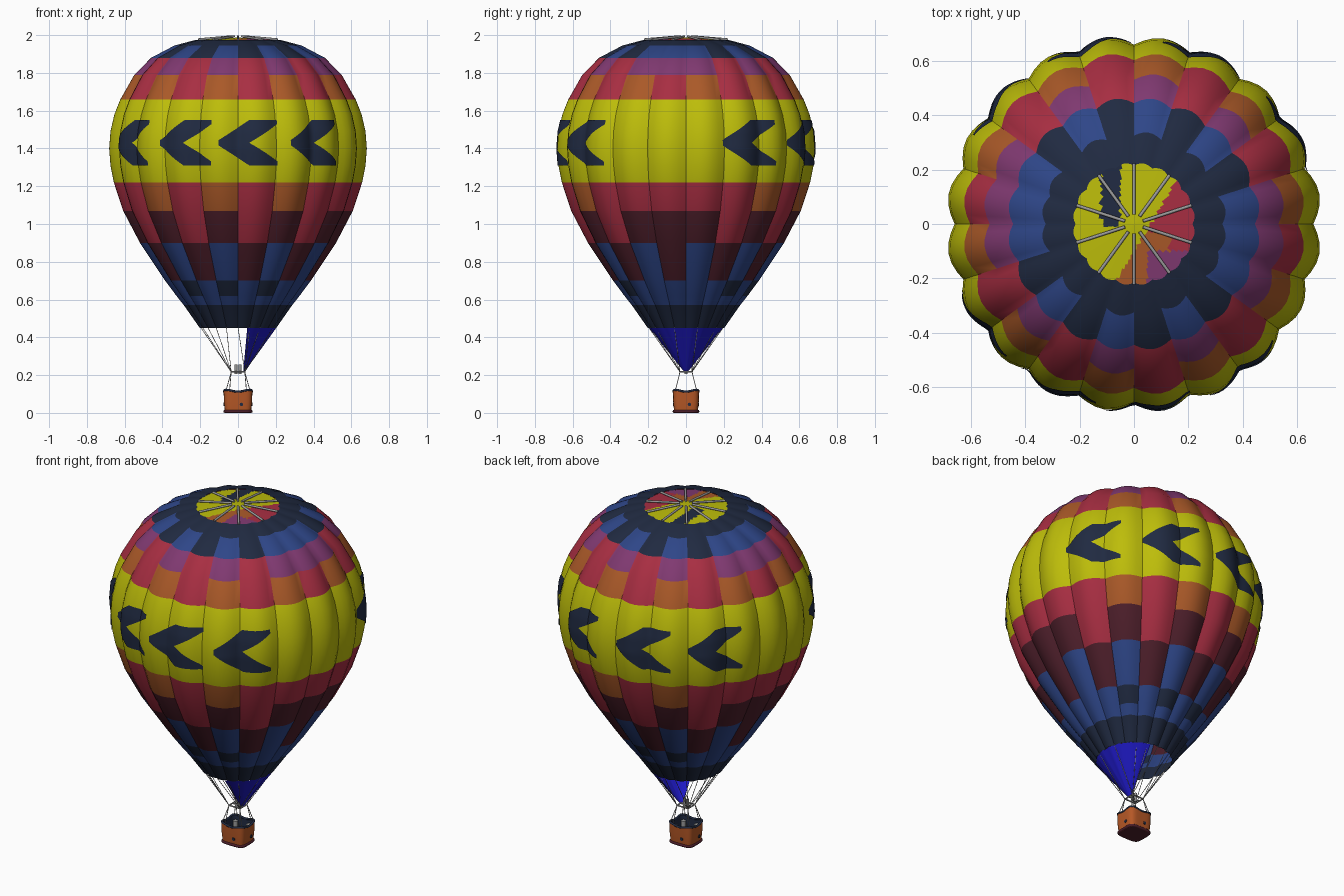
import bpy, bmesh, math
from mathutils import Vector

if "Cube" in bpy.data.objects:
    bpy.data.objects.remove(bpy.data.objects["Cube"])

def srgb(r, g, b):
    f = lambda c: c / 12.92 if c <= 0.04045 else ((c + 0.055) / 1.055) ** 2.4
    return (f(r / 255), f(g / 255), f(b / 255), 1)

COLORS = {"yellow": (189, 189, 10), "navy": (32, 42, 65), "blue": (46, 70, 136),
          "red": (168, 46, 66), "orange": (170, 89, 40), "purple": (128, 57, 113),
          "maroon": (78, 31, 43), "skirt_blue": (31, 26, 200),
          "wicker": (182, 88, 38), "grey": (155, 155, 155)}
MATS = {}
for n, c in COLORS.items():
    MATS[n] = bpy.data.materials.new(n)
    MATS[n].diffuse_color = srgb(*c)

def finish(name, bm, colors):
    me = bpy.data.meshes.new(name)
    bm.to_mesh(me)
    bm.free()
    ob = bpy.data.objects.new(name, me)
    bpy.context.collection.objects.link(ob)
    for c in colors:
        me.materials.append(MATS[c])
    bpy.ops.object.select_all(action='DESELECT')
    bpy.context.view_layer.objects.active = ob
    ob.select_set(True)
    bpy.ops.object.shade_smooth_by_angle(angle=math.radians(35))

def grid(bm, fn, rows, cols, closed=False, mat=None):
    """Quad sheet from fn(row, col); mat(row, col) gives the material index."""
    v = [[bm.verts.new(fn(r, c)) for c in range(cols)] for r in range(rows)]
    for r in range(rows - 1):
        for c in range(cols if closed else cols - 1):
            d = (c + 1) % cols
            f = bm.faces.new((v[r][c], v[r][d], v[r + 1][d], v[r + 1][c]))
            if mat:
                f.material_index = mat(r, c)

def rod(bm, a, b, rad, sides=12):
    a, b = Vector(a), Vector(b)
    d = b - a
    m = d.to_track_quat('Z', 'Y').to_matrix().to_4x4()
    m.translation = (a + b) / 2
    bmesh.ops.create_cone(bm, cap_ends=True, segments=sides, radius1=rad, radius2=rad,
                          depth=d.length, matrix=m)

def polar(r, phi, z):          # phi: degrees from the front, towards +x
    t = math.radians(phi)
    return Vector((r * math.sin(t), -r * math.cos(t), z))

# Envelope profile: height, radius, colour on even gores, odd gores, plain side gores
PROFILE = [(0.45, .205, "navy", "navy", "navy"), (0.57, .29, "blue", "blue", "blue"),
           (0.62, .33, "blue", "navy", "blue"), (0.70, .39, "maroon", "blue", None),
           (0.90, .525, "red", "maroon", "maroon"), (1.07, .615, "red", "orange", "red"),
           (1.22, .665, "yellow", "yellow", None), (1.31, .683, "yellow", "yellow", None),
           (1.40, .69, "yellow", "yellow", None), (1.49, .683, "yellow", "yellow", None),
           (1.58, .662, "yellow", "yellow", None), (1.66, .63, "red", "orange", None),
           (1.79, .555, "red", "purple", "purple"), (1.88, .465, "navy", "blue", "blue"),
           (1.945, .34, "navy", "navy", "navy"), (1.975, .225, "navy", "navy", "navy")]
GORES, SEG = 20, 6
ENV = ["yellow", "navy", "blue", "red", "orange", "purple", "maroon"]

def radius(z):
    for p, q in zip(PROFILE, PROFILE[1:]):
        if z <= q[0]:
            return p[1] + (q[1] - p[1]) * (z - p[0]) / (q[0] - p[0])
    return PROFILE[-1][1]

def skin(phi, z, off=0.0):     # scalloped envelope surface
    puff = 0.955 + 0.045 * abs(math.sin(math.radians(phi * GORES / 2)))
    return polar(radius(z) * puff + off, phi, z)

def gore_color(r, c):
    g = c // SEG
    p = PROFILE[r]
    side = p[4] if g % 10 in (3, 4, 5) else None
    return ENV.index(side or (p[3] if g % 2 else p[2]))

bm = bmesh.new()
n = GORES * SEG
grid(bm, lambda r, c: skin(c * 360 / n, PROFILE[r][0]), len(PROFILE), n, True, gore_color)
finish("envelope", bm, ENV)

# Chevrons: thin plates lying on the yellow band
bm = bmesh.new()
for tip, width in ((-69, 25), (-38, 26), (-8.5, 27), (24, 26),
                   (107, 27), (144, 27), (181, 27), (216, 25)):
    for s in (1, -1):
        def arm(r, c):
            u = c / 18
            outer = min(1, 0.12 + 1.75 * u)
            inner = max(0, (u - 0.5) / 0.5 * 0.82)
            h = inner + (outer - inner) * r / 5
            return skin(tip + width * u, 1.43 + s * 0.12 * h, 0.004)
        grid(bm, arm, 6, 19)
bmesh.ops.recalc_face_normals(bm, faces=bm.faces)
for f in bm.faces:
    m = f.calc_center_median()
    if f.normal.dot(Vector((m.x, m.y, 0))) < 0:
        f.normal_flip()
finish("chevrons", bm, ["navy"])

# Parachute vent in the crown, with its patchwork
def vent_color(r, c):
    p = polar(0.225 * (1 - (r + 0.5) / 12), (c + 0.5) * 3, 0)
    if p.x - 0.6 * p.y > 0.06:
        if p.y < -0.1:
            return ENV.index("orange" if p.x < 0.05 else "purple")
        return ENV.index("orange" if p.y < -0.03 and p.x < 0.13 else "red")
    return ENV.index("navy" if -0.12 < p.x < -0.05 and p.y > -0.01 else "yellow")

bm = bmesh.new()
grid(bm, lambda r, c: polar(0.225 * (1 - r / 12) + 0.0005, c * 3, 1.972 + 0.015 * r / 12),
     13, 120, True, vent_color)
finish("vent_panel", bm, ENV)

# Crown lines over the vent
bm = bmesh.new()
for i in range(10):
    rod(bm, polar(0.035, i * 36, 1.993), polar(0.222, i * 36, 1.977), 0.006)
finish("crown_lines", bm, ["grey"])

# Wind scoop on the right side of the mouth
bm = bmesh.new()
def scoop(r, c):
    phi = 14 + c * 152 / 24
    top, low = skin(phi, 0.45), polar(0.012, phi, 0.22) + Vector((0.025, 0, 0))
    return low.lerp(top, r / 4)
grid(bm, scoop, 5, 25)
finish("wind_scoop", bm, ["skirt_blue"])

# Rigging: mouth cables to burner frame, frame cables to basket
CORNERS = [(sx, sy) for sx in (-1, 1) for sy in (-1, 1)]
bm = bmesh.new()
for i in range(GORES):
    phi = i * 18
    if i % 2 == 0 or not 1 < i < 9:
        a = skin(phi, 0.455)
        rod(bm, a, (math.copysign(0.036, a.x), math.copysign(0.032, a.y), 0.217), 0.0016)
for sx, sy in CORNERS:
    for k in (0.045, 0.064):
        rod(bm, (0.036 * sx, 0.032 * sy, 0.217), (k * sx, 0.057 * sy, 0.115), 0.002)
finish("cables", bm, ["grey"])

# Burner frame and twin burners
bm = bmesh.new()
for s in (-1, 1):
    rod(bm, (-0.038, 0.032 * s, 0.217), (0.038, 0.032 * s, 0.217), 0.004)
    rod(bm, (0.036 * s, -0.034, 0.217), (0.036 * s, 0.034, 0.217), 0.004)
    rod(bm, (0.011 * s, 0, 0.205), (0.011 * s, 0, 0.255), 0.008)
rod(bm, (-0.036, 0, 0.217), (0.036, 0, 0.217), 0.004)
finish("burner", bm, ["grey"])

# Basket: rounded square shell with a gently wavy top edge
def square(t, k, z):
    c, s = math.cos(t), math.sin(t)
    q = 1 / (abs(c) ** 5 + abs(s) ** 5) ** 0.2
    return Vector((0.076 * k * q * c, 0.069 * k * q * s, z))

def top_z(t):
    return 0.117 - 0.005 * math.cos(4 * t)

N = 48
SHELL = [(0, 0.0), (0.90, 0.0), (0.93, 0.02), (0.98, 0.06), (1.0, None),
         (0.92, None), (0.86, 0.02), (0, 0.02)]
def shell(r, c):
    k, z = SHELL[r]
    t = c * math.tau / N
    return square(t, k, top_z(t) if z is None else z)
bm = bmesh.new()
grid(bm, shell, len(SHELL), N, True, lambda r, c: 2 if r == 0 else 1 if r > 4 else 0)
bmesh.ops.remove_doubles(bm, verts=bm.verts, dist=1e-5)
finish("basket", bm, ["wicker", "navy", "maroon"])

# Padded top rim and bottom trim
def ring(name, k, zf, rad, color):
    def pt(r, c):
        t, a = c * math.tau / N, r * math.tau / 12
        p = square(t, k, zf(t))
        out = Vector((p.x, p.y, 0)).normalized()
        return p + out * rad * math.cos(a) + Vector((0, 0, rad * math.sin(a)))
    b = bmesh.new()
    grid(b, pt, 13, N, True)
    bmesh.ops.remove_doubles(b, verts=b.verts, dist=1e-6)
    finish(name, b, [color])
ring("basket_rim", 0.96, top_z, 0.006, "navy")
ring("basket_trim", 0.91, lambda t: 0.008, 0.008, "maroon")

# Footholes in the basket sides, gas tanks inside
bm = bmesh.new()
for s in (-1, 1):
    rod(bm, (-0.018 * s, s * 0.064, 0.045), (-0.018 * s, s * 0.0695, 0.045), 0.009)
    rod(bm, (s * 0.070, 0.018 * s, 0.045), (s * 0.0765, 0.018 * s, 0.045), 0.009)
finish("footholes", bm, ["navy"])
bm = bmesh.new()
for sx, sy in CORNERS:
    rod(bm, (0.043 * sx, 0.038 * sy, 0.02), (0.043 * sx, 0.038 * sy, 0.1), 0.014)
finish("gas_tanks", bm, ["grey"])

for m in bpy.data.materials:
    if m.users and not m.is_grease_pencil:
        m.use_nodes = True
        m.node_tree.nodes["Principled BSDF"].inputs["Base Color"].default_value = m.diffuse_color
